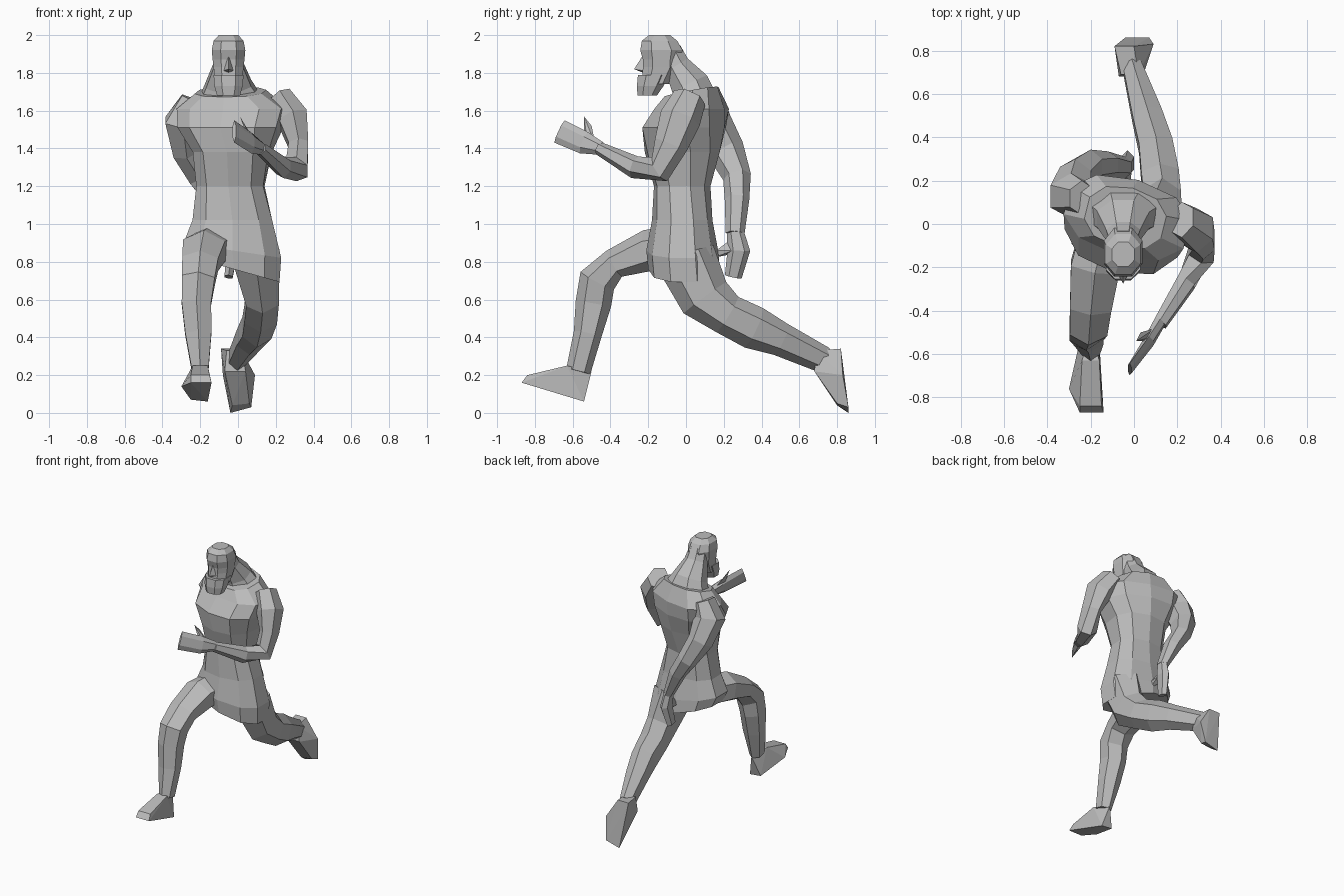
import bpy
import bmesh
from math import sin, cos, pi, radians, copysign
from mathutils import Vector

default_cube = bpy.data.objects.get("Cube")
if default_cube:
    bpy.data.objects.remove(default_cube, do_unlink=True)

# One plain material for the whole figure
clay = bpy.data.materials.new("plain grey")
clay.use_nodes = True
grey = (0.5, 0.5, 0.5, 1)
clay.diffuse_color = grey
clay.node_tree.nodes["Principled BSDF"].inputs["Base Color"].default_value = grey


def finish(name, bm):
    """Turn a bmesh into a flat shaded object."""
    bmesh.ops.recalc_face_normals(bm, faces=bm.faces)
    mesh = bpy.data.meshes.new(name)
    bm.to_mesh(mesh)
    bm.free()
    mesh.materials.append(clay)
    obj = bpy.data.objects.new(name, mesh)
    bpy.context.collection.objects.link(obj)
    return obj


def skin(name, rings):
    """Bridge successive rings of points and cap both ends."""
    bm = bmesh.new()
    loops = [[bm.verts.new(point) for point in ring] for ring in rings]
    count = len(loops[0])
    for lower, upper in zip(loops, loops[1:]):
        for i in range(count):
            j = (i + 1) % count
            bm.faces.new((lower[i], lower[j], upper[j], upper[i]))
    bm.faces.new(loops[0][::-1])
    bm.faces.new(loops[-1])
    return finish(name, bm)


def oval(centre, side, depth, count, squareness=1.0):
    """Points of a polygonal oval spanned by two half axes."""
    points = []
    for i in range(count):
        angle = 2 * pi * (i + 0.5) / count
        u, v = (copysign(abs(w) ** squareness, w) for w in (cos(angle), sin(angle)))
        points.append(centre + side * u + depth * v)
    return points


def level(x, y, z, width, depth, yaw=0, slope=0, pitch=0, count=10):
    """Nearly horizontal section; slope and pitch tip it along x and y."""
    turn = radians(yaw)
    side = Vector((cos(turn), sin(turn), slope)) * width
    back = Vector((-sin(turn), cos(turn), pitch)) * depth
    return oval(Vector((x, y, z)), side, back, count, 0.85)


def limb(name, stations, count=6):
    """Tapered tube whose sections stand square to the path."""
    centres = [Vector(s[:3]) for s in stations]
    rings = []
    for i, (centre, station) in enumerate(zip(centres, stations)):
        before, after = centres[max(i - 1, 0)], centres[min(i + 1, len(centres) - 1)]
        along = (after - before).normalized()
        side = Vector((1, 0, 0))
        side = (side - along * side.dot(along)).normalized()
        rings.append(oval(centre, side * station[3], along.cross(side) * station[4], count))
    return skin(name, rings)


def chunk(name, *points):
    """Faceted block wrapped around a few corner points."""
    bm = bmesh.new()
    for point in points:
        bm.verts.new(point)
    result = bmesh.ops.convex_hull(bm, input=bm.verts)
    loose = set(result["geom_interior"]) | set(result["geom_unused"])
    bmesh.ops.delete(bm, geom=[g for g in loose if isinstance(g, bmesh.types.BMVert)])
    return finish(name, bm)


# Torso with short trousers, shoulders twisted against the hips
skin("torso", [
    level(-.02, -.01, .76, .25, .19, slope=-.28),
    level(-.03, -.02, .86, .27, .19, slope=-.15),
    level(-.03, -.02, 1.02, .22, .16),
    level(-.04, -.02, 1.2, .185, .15, yaw=-4),
    level(-.03, -.02, 1.38, .21, .2, yaw=-8),
    level(-.04, -.01, 1.51, .28, .22, yaw=-14),
    level(-.03, .03, 1.61, .3, .18, yaw=-16),
    level(-.04, .03, 1.7, .19, .14, yaw=-14, pitch=.2),
])
limb("neck", [(-.04, .06, 1.62, .2, .13), (-.05, .02, 1.74, .13, .11),
              (-.05, -.05, 1.84, .085, .075), (-.05, -.09, 1.92, .07, .07)], 8)

# Head, face and beard
skin("head", [
    level(-.05, -.16, 1.74, .075, .08, count=8),
    level(-.05, -.13, 1.83, .085, .105, count=8),
    level(-.05, -.13, 1.87, .09, .105, count=8),
    level(-.05, -.13, 1.92, .095, .12, count=8),
    level(-.05, -.14, 1.97, .085, .1, count=8),
    level(-.05, -.14, 2, .055, .06, count=8),
])
skin("beard", [
    level(-.05, -.205, 1.68, .065, .055, count=8),
    level(-.05, -.19, 1.73, .08, .075, count=8),
    level(-.05, -.17, 1.79, .085, .09, count=8),
])
chunk("nose", (-.05, -.23, 1.89), (-.05, -.275, 1.82), (-.08, -.22, 1.81),
      (-.02, -.22, 1.81), (-.05, -.2, 1.79))

# Right arm swings back, the hand hanging behind the hips
limb("right_arm", [
    (-.24, .12, 1.66, .07, .08), (-.29, .13, 1.54, .11, .11),
    (-.27, .21, 1.39, .085, .1), (-.2, .27, 1.25, .07, .075),
    (-.12, .27, 1.13, .06, .065), (-.04, .26, .95, .035, .05)])
limb("right_hand", [(-.04, .26, .96, .03, .045), (-.03, .28, .86, .035, .06),
                    (-.05, .25, .72, .025, .045)])
chunk("right_thumb", (-.04, .24, .92), (-.01, .25, .86), (-.06, .24, .84),
      (-.03, .14, .82), (-.02, .16, .86))

# Left arm bends forward across the chest
limb("left_arm", [
    (.22, .02, 1.67, .07, .09), (.29, -.03, 1.56, .09, .11),
    (.32, -.08, 1.42, .06, .09), (.31, -.14, 1.29, .07, .075),
    (.24, -.27, 1.3, .05, .06), (.12, -.46, 1.4, .035, .035)])
limb("left_hand", [(.12, -.45, 1.4, .03, .035), (.07, -.54, 1.43, .025, .06),
                   (-.02, -.67, 1.49, .012, .065)])
chunk("left_thumb", (.1, -.48, 1.42), (.05, -.54, 1.46), (.09, -.52, 1.42),
      (.01, -.54, 1.57), (.03, -.5, 1.52))

# Right leg reaches forward
limb("right_leg", [
    (-.13, -.02, .88, .13, .12), (-.18, -.2, .86, .13, .11),
    (-.2, -.38, .79, .11, .08), (-.21, -.47, .7, .1, .1),
    (-.22, -.49, .58, .09, .095), (-.21, -.52, .42, .08, .075),
    (-.2, -.57, .22, .05, .065)])
chunk("right_foot", (-.24, -.63, .25), (-.16, -.63, .25), (-.2, -.5, .22),
      (-.25, -.54, .07), (-.16, -.54, .06), (-.3, -.76, .14), (-.15, -.76, .14),
      (-.25, -.87, .16), (-.14, -.87, .16), (-.25, -.84, .2), (-.15, -.84, .2))

# Left leg pushes off behind
limb("left_leg", [
    (.1, 0, .82, .14, .16), (.13, .1, .61, .1, .14),
    (.12, .22, .52, .1, .11), (.1, .36, .45, .09, .115),
    (.06, .5, .39, .08, .09), (-.01, .73, .28, .05, .07)])
chunk("left_foot", (-.09, .82, .34), (.0, .82, .34), (-.06, .69, .33), (.02, .69, .33),
      (-.07, .68, .22), (.04, .68, .22), (.09, .83, .2), (-.08, .8, .2),
      (-.04, .86, 0), (.07, .86, .03), (-.03, .8, .04), (.06, .8, .05))
